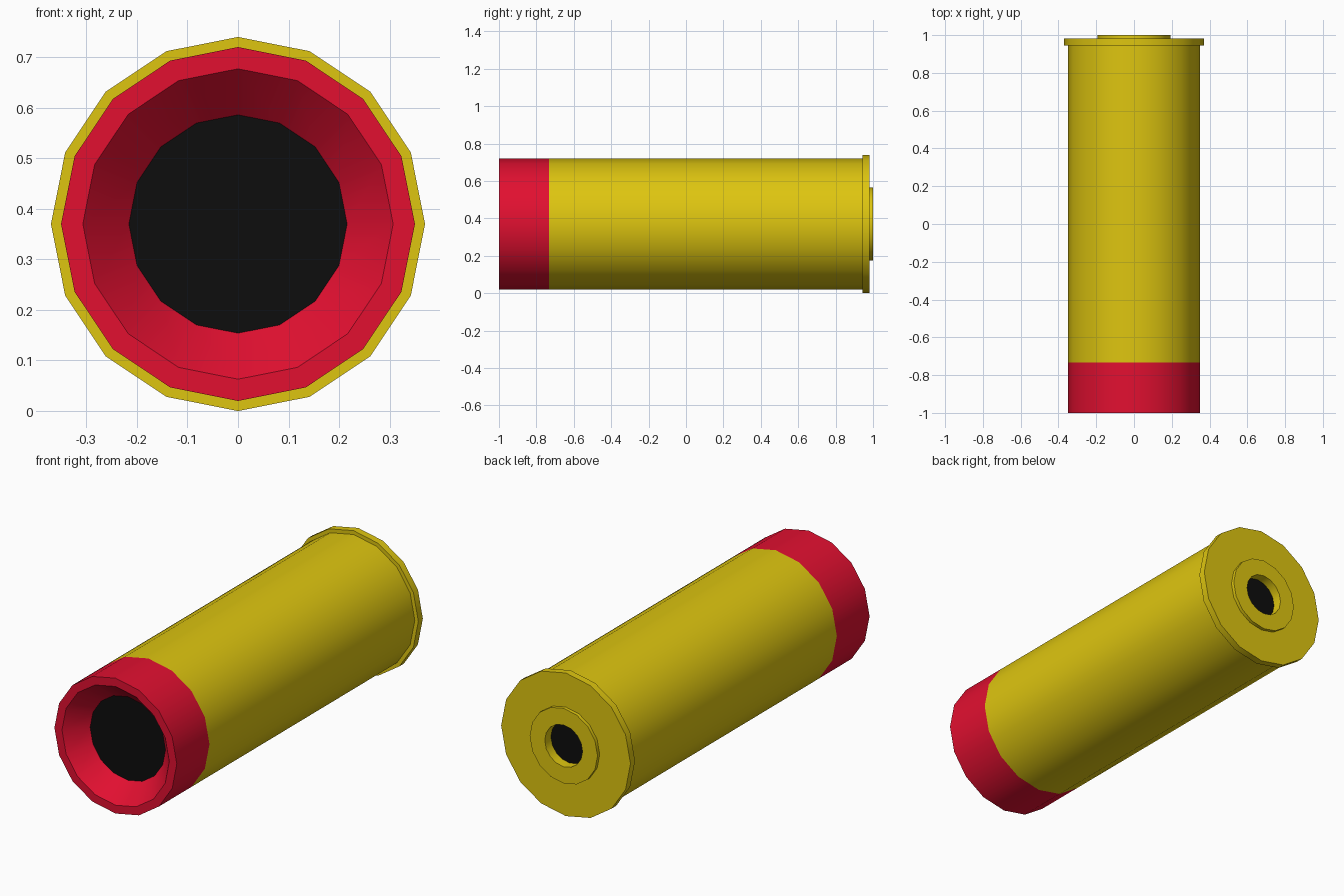
import bpy
import math

cube = bpy.data.objects.get("Cube")
if cube:
    bpy.data.objects.remove(cube, do_unlink=True)

SIDES = 16
AXIS_Z = 0.37


def make_material(name, colour):
    mat = bpy.data.materials.new(name)
    mat.use_nodes = True
    mat.diffuse_color = (*colour, 1)
    mat.node_tree.nodes["Principled BSDF"].inputs["Base Color"].default_value = (*colour, 1)
    return mat


yellow = make_material("brass yellow", (0.73, 0.56, 0.005))
red = make_material("tip red", (0.76, 0.005, 0.03))
black = make_material("hollow black", (0.004, 0.004, 0.004))


def lathe(name, profile, mat, cap=None):
    """Turn (radius, y) points, listed along the outer surface, around the y axis."""
    verts, faces = [], []
    for radius, y in profile:
        for i in range(SIDES):
            a = math.tau * i / SIDES
            verts.append((radius * math.cos(a), y, AXIS_Z + radius * math.sin(a)))
    for k in range(len(profile) - 1):
        for i in range(SIDES):
            j = (i + 1) % SIDES
            p, q = k * SIDES, (k + 1) * SIDES
            faces.append((p + i, q + i, q + j, p + j))
    if cap == "front":
        faces.append(tuple(range(SIDES)))
    elif cap == "back":
        faces.append(tuple(reversed(range(SIDES))))
    mesh = bpy.data.meshes.new(name)
    mesh.from_pydata(verts, [], faces)
    mesh.materials.append(mat)
    obj = bpy.data.objects.new(name, mesh)
    bpy.context.collection.objects.link(obj)
    bpy.ops.object.select_all(action="DESELECT")
    obj.select_set(True)
    bpy.context.view_layer.objects.active = obj
    bpy.ops.object.shade_smooth_by_angle(angle=math.radians(30))
    return obj


# Red mouth with a funnel sinking to a dark disc
lathe("front_tip", [(0.216, -0.9), (0.307, -1), (0.35, -1), (0.35, -0.733)], red)
lathe("mouth_floor", [(0.216, -0.9)], black, cap="front")

# Long yellow casing
lathe("casing", [(0.35, -0.733), (0.35, 0.945)], yellow)

# Flange at the back end
lathe("base_flange", [(0.35, 0.945), (0.37, 0.945), (0.37, 0.982), (0.194, 0.982)], yellow)

# Raised ring with a dark pit in the middle
lathe("back_ring", [(0.194, 0.982), (0.194, 1), (0.108, 1), (0.108, 0.95)], yellow)
lathe("pit_floor", [(0.108, 0.95)], black, cap="back")
